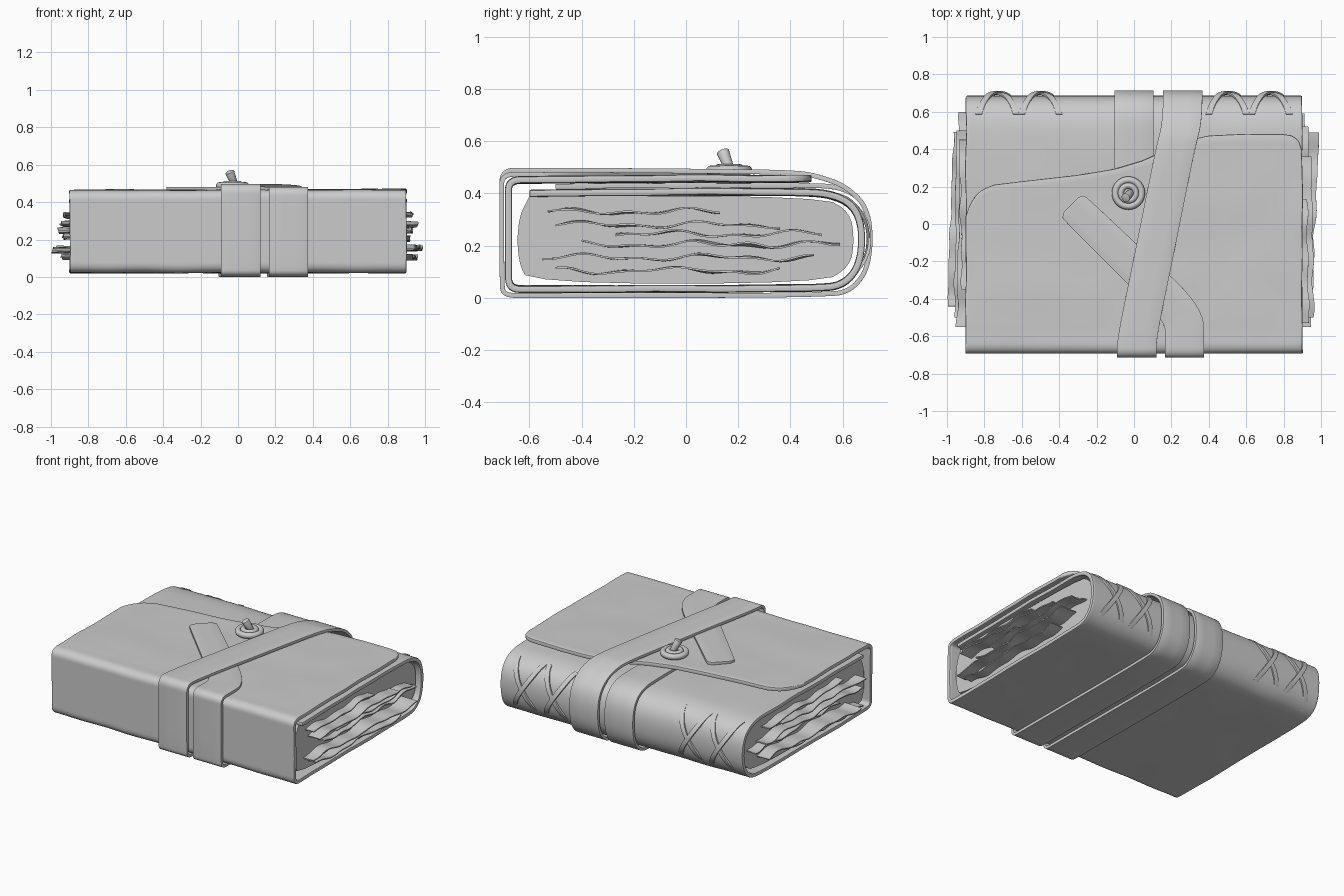
import bpy, bmesh, math, random
from mathutils import Vector, noise

if "Cube" in bpy.data.objects:
    bpy.data.objects.remove(bpy.data.objects["Cube"])

random.seed(4)


def finish(ob, thick=0, bevel=0):
    bpy.ops.object.select_all(action='DESELECT')
    bpy.context.view_layer.objects.active = ob
    ob.select_set(True)
    if thick:
        m = ob.modifiers.new("thick", 'SOLIDIFY')
        m.thickness, m.offset = thick, 0
        bpy.ops.object.modifier_apply(modifier="thick")
    if bevel:
        m = ob.modifiers.new("round", 'BEVEL')
        m.width, m.segments, m.limit_method = bevel, 2, 'ANGLE'
        m.angle_limit = math.radians(50)
        bpy.ops.object.modifier_apply(modifier="round")
    bpy.ops.object.shade_smooth_by_angle(angle=math.radians(40))
    return ob


def grid_object(name, rows, thick, bevel=0):
    """Surface through equal-length rows of points, given a thickness."""
    n = len(rows[0])
    verts = [p for r in rows for p in r]
    faces = [(i * n + j, i * n + j + 1, (i + 1) * n + j + 1, (i + 1) * n + j)
             for i in range(len(rows) - 1) for j in range(n - 1)]
    me = bpy.data.meshes.new(name)
    me.from_pydata(verts, [], faces)
    ob = bpy.data.objects.new(name, me)
    bpy.context.collection.objects.link(ob)
    return finish(ob, thick, bevel)


def soften(pts, times=3):
    """Corner cutting on points of any dimension, keeping both ends."""
    for _ in range(times):
        out = [pts[0]]
        for a, b in zip(pts, pts[1:]):
            for t in (.25, .75):
                out.append(tuple(u + (v - u) * t for u, v in zip(a, b)))
        pts = out + [pts[-1]]
    return pts


def ribbon(name, path, thick, bevel):
    """Path points: x, y, z, width, width direction in degrees."""
    rows = []
    for x, y, z, w, a in path:
        d = Vector((math.cos(math.radians(a)), math.sin(math.radians(a)), 0)) * w / 2
        rows.append([Vector((x, y, z)) + d * t for t in (-1, -.33, .33, 1)])
    return grid_object(name, rows, thick, bevel)


def interp(table, x):
    for (x0, y0), (x1, y1) in zip(table, table[1:]):
        if x <= x1:
            return y0 + (y1 - y0) * (x - x0) / (x1 - x0)
    return table[-1][1]


# leather cover: inner board, round spine, base, fore edge, then curved flap
wrap = soften([(-.6, .40), (.42, .41), (.60, .39), (.673, .31), (.673, .14), (.61, .05), (.5, .035),
               (-.6, .033), (-.68, .035), (-.68, .12), (-.68, .38), (-.68, .452), (-.58, .452)])
flap_edge = [(-.9, .04), (-.88, .10), (-.85, .15), (-.81, .185), (-.75, .21), (-.6, .228), (-.3, .262),
             (-.1, .295), (.05, .34), (.2, .41), (.3, .45), (.4, .473), (.6, .482), (.8, .48),
             (.85, .472), (.885, .44), (.9, .39)]
columns = []
for i in range(57):
    t = i / 28 - 1
    x = .9 * (.55 * t + .45 * math.sin(t * math.pi / 2))
    end = interp(flap_edge, x)
    prof = list(wrap)
    for k in range(1, 25):
        y = -.58 + (end + .58) * k / 24
        prof.append((y, .453 + .008 * max(0, x) * (k / 24)))
    col = []
    for y, z in prof:
        p = Vector((x, y, z))
        p.z += .005 * noise.noise(p * 4)
        p.x += .006 * noise.noise(Vector((y * 5, z * 5, math.copysign(3, x)))) * abs(t) ** 4
        col.append(p)
    columns.append(col)
grid_object("leather_cover", columns, .026, .006)

# page block
prof = soften([(-.60, .39), (.52, .39), (.63, .33), (.645, .22), (.63, .12), (.52, .055),
               (-.60, .055), (-.645, .14), (-.645, .30), (-.60, .39)], 2)[:-1]
bm = bmesh.new()
f = bm.faces.new([bm.verts.new((-.87, y, z)) for y, z in prof])
ext = bmesh.ops.extrude_face_region(bm, geom=[f])
bmesh.ops.translate(bm, vec=(1.74, 0, 0), verts=[v for v in ext['geom'] if isinstance(v, bmesh.types.BMVert)])
bmesh.ops.recalc_face_normals(bm, faces=bm.faces)
me = bpy.data.meshes.new("page_block")
bm.to_mesh(me)
bm.free()
pages = bpy.data.objects.new("page_block", me)
bpy.context.collection.objects.link(pages)
finish(pages)

# loose wavy sheets: side, z, y start, x start, y end, x end
sheets = [(1, .33, -.53, .935, .13, .925), (1, .28, -.50, .96, .36, .95), (1, .245, -.27, .925, .52, .935),
          (1, .205, -.40, .92, .59, .915), (1, .155, -.55, .945, .49, .99), (1, .105, -.50, .93, .36, .96),
          (-1, .33, -.35, .92, .45, .935), (-1, .285, -.55, .95, .30, .93), (-1, .25, -.50, .96, .50, .95),
          (-1, .215, -.30, .93, .60, .935), (-1, .145, -.44, .998, .49, .965), (-1, .105, -.53, .945, .20, .93)]
for n, (s, z0, ya, xa, yb, xb) in enumerate(sheets):
    ph = random.uniform(0, 6)
    rows = []
    for i in range(41):
        t = i / 40
        y = ya + (yb - ya) * t
        edge = xa + (xb - xa) * t + .012 * noise.noise(Vector((y * 8, n * 3, 0)))
        edge = min(edge, .998)
        z = z0 + .009 * math.sin(y * 13 + ph) + .006 * math.sin(y * 29 + ph)
        rows.append([(s * (.8 + (edge - .8) * k / 3), y, z + .004 * k * noise.noise(Vector((y * 6, k, n))))
                     for k in range(4)])
    grid_object(f"loose_sheet_{n + 1}", rows, .007)

# one long strap: under the flap, twice round the book, ending in a slanted tab
W = .21


def spine(x):
    return [(x, .62, .425, W, 0), (x, .706, .33, W, 0), (x, .706, .13, W, 0),
            (x, .64, .03, W, 0), (x, .54, .009, W, 0)]


def fore_edge(x, top):
    return [(x, -.60, .009, W, 0), (x, -.70, .009, W, 0), (x, -.706, .06, W, 0),
            (x, -.706, .40, W, 0), (x, -.706, top, W, 0), (x, -.61, top, W, 0)]


path = [(0, -.5, .428, W, 0), (0, .42, .433, W, 0)] + spine(0) + fore_edge(.015, .489)
path += [(.10, -.2, .488, W, 0), (.16, .1, .485, W, 0), (.225, .42, .481, W, 0), (.25, .51, .465, W, 0)]
path += spine(.26) + fore_edge(.27, .473)
path += [(.27, -.52, .472, .21, 12), (.20, -.42, .472, .20, 38), (.08, -.30, .472, .19, 45),
         (-.27, .04, .472, .175, 45), (-.315, .083, .472, .17, 45), (-.325, .093, .472, .165, 45),
         (-.335, .105, .472, .11, 45)]
ribbon("wrap_strap", soften(path), .018, .005)

# crossed thongs on the spine
for c in (-.73, -.5, .5, .73):
    for s in (-1, 1):
        lift = .006 if s > 0 else 0
        pts = [(-.10, .585, .395), (-.085, .635, .375), (-.04, .697 + lift, .29), (.04, .699 + lift, .17),
               (.085, .645, .085), (.10, .60, .05)]
        ribbon("spine_lacing", soften([(c + s * x, y, z, .034, 0) for x, y, z in pts]), .012, .003)

# coiled button with a tilted peg
bx, by = -.03, .165
for R, r, z in ((.07, .019, .488), (.04, .016, .497)):
    bpy.ops.mesh.primitive_torus_add(major_radius=R, minor_radius=r, major_segments=40, minor_segments=12,
                                     location=(bx, by, z))
    bpy.context.object.name = "button_coil"
    finish(bpy.context.object)
bpy.ops.mesh.primitive_cylinder_add(vertices=32, radius=.07, depth=.03, location=(bx, by, .482))
bpy.context.object.name = "button_base"
finish(bpy.context.object)
a, b = Vector((-.015, .17, .485)), Vector((-.045, .14, .563))
bpy.ops.mesh.primitive_cone_add(vertices=20, radius1=.018, radius2=.025, depth=(b - a).length, location=(a + b) / 2)
peg = bpy.context.object
peg.name = "button_peg"
peg.rotation_euler = (b - a).to_track_quat('Z', 'Y').to_euler()
finish(peg, 0, .006)
